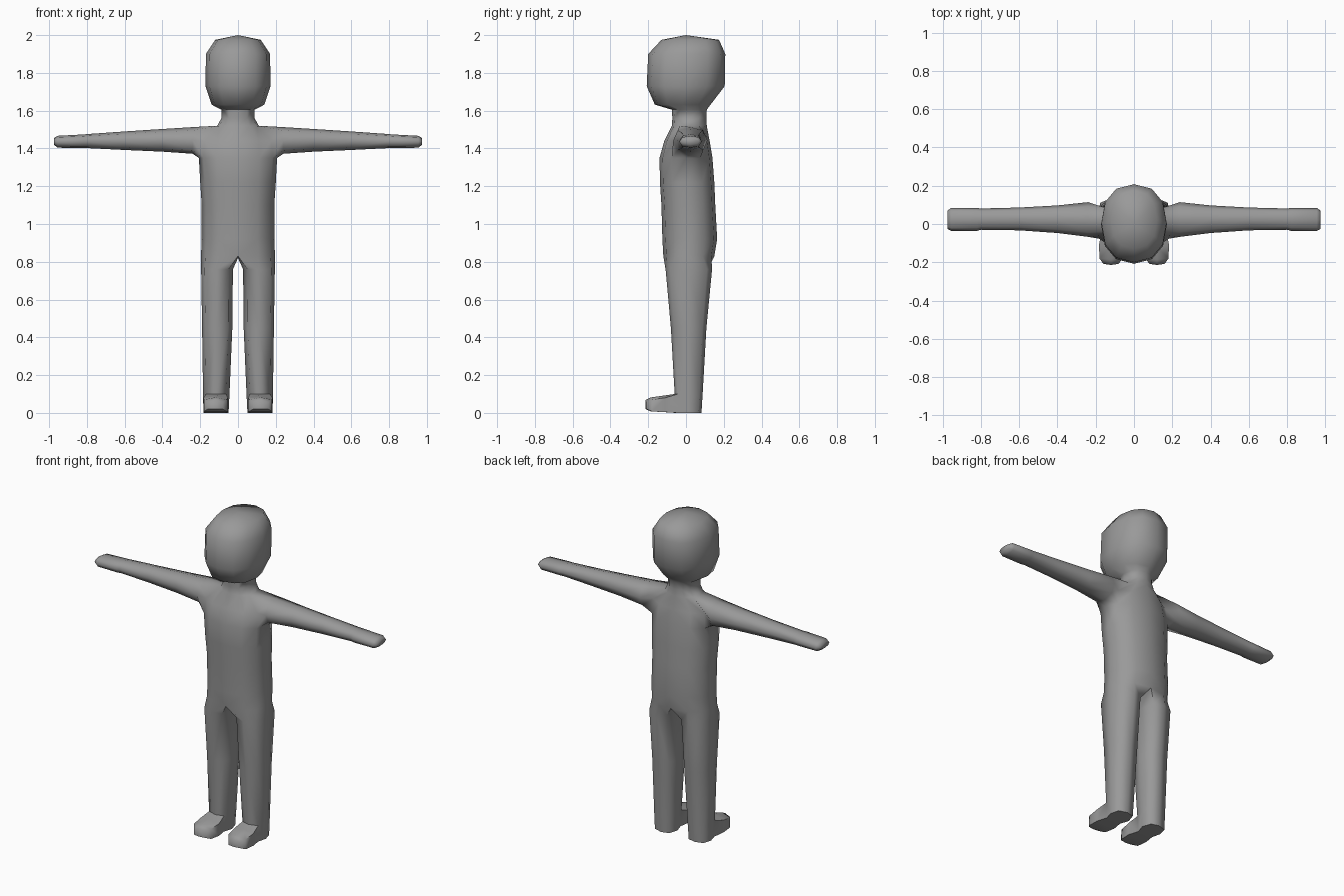
import bpy, bmesh
from math import sin, cos, radians, copysign

if "Cube" in bpy.data.objects:
    bpy.data.objects.remove(bpy.data.objects["Cube"])

bm = bmesh.new()


def oval(deg, e):
    """Point on a unit superellipse."""
    c, s = cos(radians(deg)), sin(radians(deg))
    c, s = (0 if abs(v) < 1e-6 else v for v in (c, s))
    return copysign(abs(c) ** e, c), copysign(abs(s) ** e, s)


def ring(fn, angles, a0, a1, b0, b1, e):
    """Ring of vertices filling the box a0..a1 by b0..b1, placed by fn(a, b)."""
    out = []
    for d in angles:
        u, v = oval(d, e)
        out.append(bm.verts.new(fn((a0 + a1) / 2 + u * (a1 - a0) / 2,
                                   (b0 + b1) / 2 + v * (b1 - b0) / 2)))
    return out


def bridge(r, s, closed=True, skip=()):
    n = len(r)
    for i in range(n if closed else n - 1):
        if i not in skip:
            j = (i + 1) % n
            bm.faces.new((r[i], r[j], s[j], s[i]))


# Torso, neck and head: half rings from front to back (z, half width, front y, back y)
trunk = [(0.83, 0.196, -0.12, 0.15), (0.92, 0.192, -0.125, 0.165),
         (1.10, 0.192, -0.13, 0.155), (1.22, 0.20, -0.138, 0.15),
         (1.35, 0.207, -0.14, 0.14), (1.44, 0.20, -0.115, 0.125),
         (1.52, 0.11, -0.075, 0.11), (1.56, 0.088, -0.072, 0.108),
         (1.605, 0.088, -0.075, 0.11), (1.632, 0.14, -0.165, 0.13),
         (1.73, 0.172, -0.208, 0.205), (1.90, 0.17, -0.2, 0.208),
         (1.975, 0.12, -0.13, 0.175)]
half = range(-90, 91, 30)
rows = [ring(lambda a, b: (a, b, z), half, -w, w, f, k, 0.87) for z, w, f, k in trunk]
for i in range(len(rows) - 1):
    bridge(rows[i], rows[i + 1], False, (2, 3) if i in (4, 5) else ())  # arm opening
crown = bm.verts.new((0, 0, 2.0))
for a, b in zip(rows[-1], rows[-1][1:]):
    bm.faces.new((a, b, crown))

# Arm and hand, grown from the shoulder opening (x, front y, back y, low z, high z)
lo, mid, hi = rows[4], rows[5], rows[6]
prev = [hi[2], hi[3], hi[4], mid[4], lo[4], lo[3], lo[2], mid[2]]
for x, f, k, z0, z1 in [(0.24, -0.067, 0.114, 1.372, 1.513), (0.4, -0.047, 0.097, 1.383, 1.503),
                        (0.6, -0.033, 0.086, 1.392, 1.49), (0.8, -0.03, 0.081, 1.402, 1.476),
                        (0.82, -0.036, 0.084, 1.402, 1.474), (0.955, -0.036, 0.084, 1.404, 1.467),
                        (0.975, -0.025, 0.07, 1.42, 1.455)]:
    cur = ring(lambda a, b: (x, a, b), [135 - 45 * i for i in range(8)], f, k, z0, z1, 0.85)
    bridge(prev, cur)
    prev = cur
bm.faces.new(prev)

# Leg, grown from the hip ring and the crotch point (z, inner x, outer x, front y, back y)
prev = rows[0] + [bm.verts.new((0, 0.02, 0.82))]
turn = (-130, -90, -45, 0, 45, 90, 130, 180)
for z, x0, x1, f, k in [(0.76, 0.027, 0.195, -0.108, 0.138), (0.45, 0.03, 0.19, -0.08, 0.108),
                        (0.1, 0.045, 0.185, -0.06, 0.088), (0.0, 0.05, 0.183, -0.055, 0.082)]:
    cur = ring(lambda a, b: (a, b, z), turn, x0, x1, f, k, 0.72)
    bridge(prev, cur, True, (0, 1) if z == 0 else ())  # foot opening
    ankle, prev = prev, cur
bm.faces.new(prev)

# Foot, grown forward from the ankle opening (y, inner x, outer x, low z, high z)
prev = ankle[:3] + prev[2::-1]
for y, x0, x1, z0, z1 in [(-0.11, 0.053, 0.183, 0.004, 0.092),
                          (-0.18, 0.06, 0.18, 0.008, 0.082), (-0.208, 0.08, 0.16, 0.02, 0.068)]:
    cur = [bm.verts.new((x0 + (x1 - x0) * t, y - (0.006 if t == 0.5 else 0), z))
           for t, z in ((0, z1 - 0.012), (0.5, z1), (1, z1 - 0.012), (1, z0), (0.5, z0), (0, z0))]
    bridge(prev, cur)
    prev = cur
bm.faces.new(prev)

# Other half
for v in bm.verts:
    if abs(v.co.x) < 1e-5:
        v.co.x = 0
bmesh.ops.mirror(bm, geom=bm.verts[:] + bm.edges[:] + bm.faces[:], axis='X', merge_dist=1e-4)
bmesh.ops.remove_doubles(bm, verts=bm.verts[:], dist=1e-4)
bmesh.ops.recalc_face_normals(bm, faces=bm.faces[:])

mesh = bpy.data.meshes.new("body")
bm.to_mesh(mesh)
bm.free()
body = bpy.data.objects.new("body", mesh)
bpy.context.collection.objects.link(body)
grey = bpy.data.materials.new("plain grey")
grey.diffuse_color = (0.32, 0.32, 0.32, 1)
grey.use_nodes = True
grey.node_tree.nodes["Principled BSDF"].inputs["Base Color"].default_value = grey.diffuse_color
mesh.materials.append(grey)

bpy.context.view_layer.objects.active = body
body.select_set(True)
bpy.ops.object.shade_smooth_by_angle(angle=radians(65))
